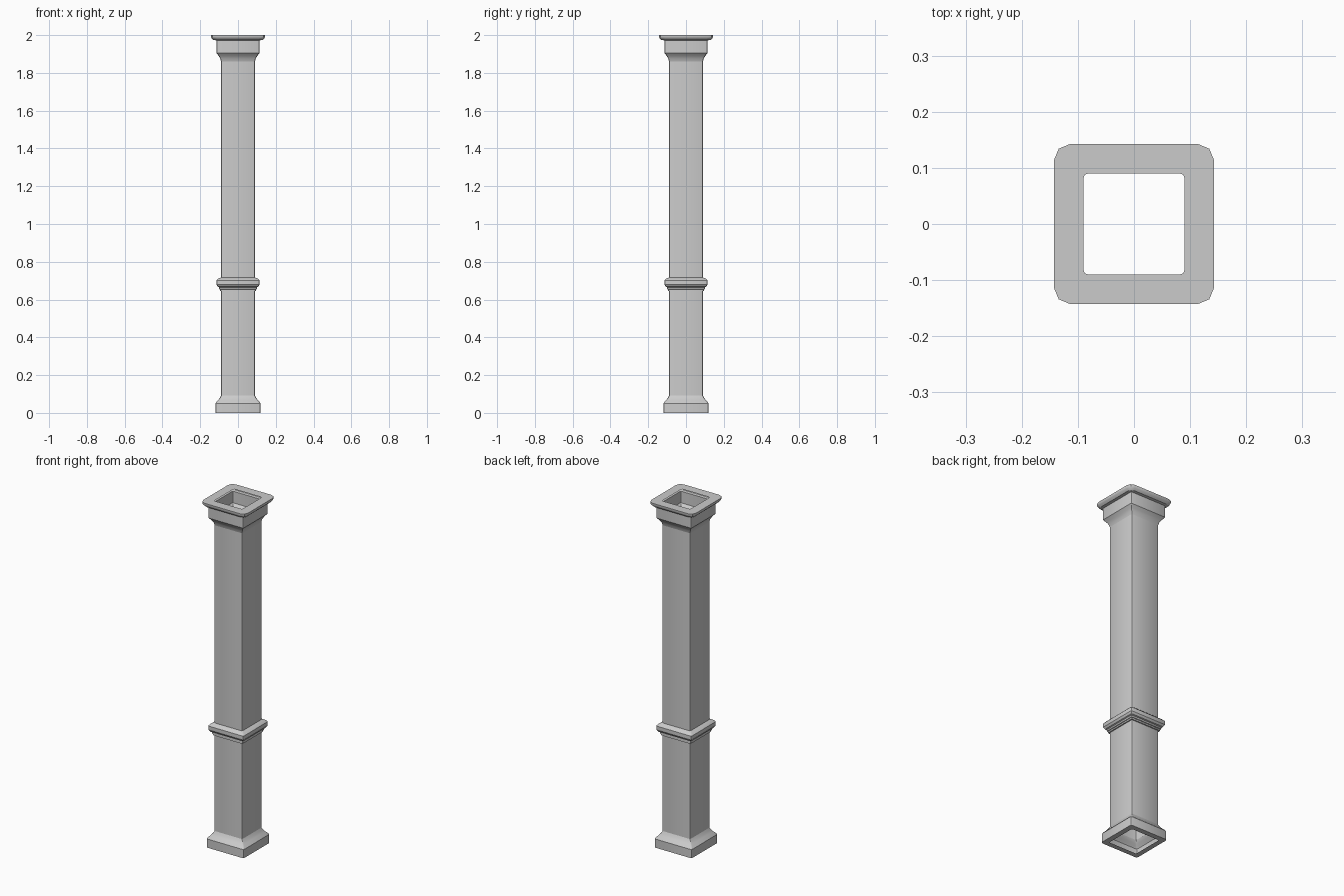
import bpy, math

if "Cube" in bpy.data.objects:
    bpy.data.objects.remove(bpy.data.objects["Cube"])


def ring(half, z, r, seg):
    """Rounded-square loop of points."""
    pts = []
    for q in range(4):
        mid = math.radians(45 + 90 * q)
        cx = math.copysign(half - r, math.cos(mid))
        cy = math.copysign(half - r, math.sin(mid))
        for i in range(seg + 1):
            a = math.radians(90 * q + 90 * i / seg)
            pts.append((cx + r * math.cos(a), cy + r * math.sin(a), z))
    return pts


def square_loft(name, profile, seg=2):
    """Open shell through (half width, height, corner radius) sections."""
    n = 4 * (seg + 1)
    verts = [p for h, z, r in profile for p in ring(h, z, r, seg)]
    faces = [(k * n + i, k * n + (i + 1) % n, (k + 1) * n + (i + 1) % n, (k + 1) * n + i)
             for k in range(len(profile) - 1) for i in range(n)]
    mesh = bpy.data.meshes.new(name)
    mesh.from_pydata(verts, [], faces)
    obj = bpy.data.objects.new(name, mesh)
    bpy.context.collection.objects.link(obj)
    bpy.context.view_layer.objects.active = obj
    obj.select_set(True)
    bpy.ops.object.shade_smooth_by_angle(angle=math.radians(30))
    obj.select_set(False)
    return obj


R = 0.008

# hollow shaft
square_loft("shaft", [(0.09, 0.08, R), (0.09, 1.87, R)])

# base: open underneath with a flat rim
square_loft("base", [(0.09, 0.0, R), (0.12, 0.0, 0.01), (0.12, 0.05, 0.01),
                     (0.115, 0.057, 0.01), (0.104, 0.068, R), (0.096, 0.08, R),
                     (0.09, 0.092, R)])

# moulded band around the shaft
square_loft("band", [(0.09, 0.645, R), (0.096, 0.646, R), (0.096, 0.654, R),
                     (0.1, 0.656, R), (0.1, 0.665, R), (0.107, 0.668, R),
                     (0.114, 0.68, R), (0.114, 0.702, R), (0.106, 0.71, R),
                     (0.09, 0.717, R)])

# capital: cove, square neck and flat open lip
square_loft("capital", [(0.09, 1.86, R), (0.094, 1.876, R), (0.102, 1.89, R),
                        (0.114, 1.905, R), (0.114, 1.972, R), (0.13, 1.974, 0.024),
                        (0.14, 1.984, 0.028), (0.143, 1.99, 0.03), (0.143, 2.0, 0.03),
                        (0.09, 2.0, R)])
